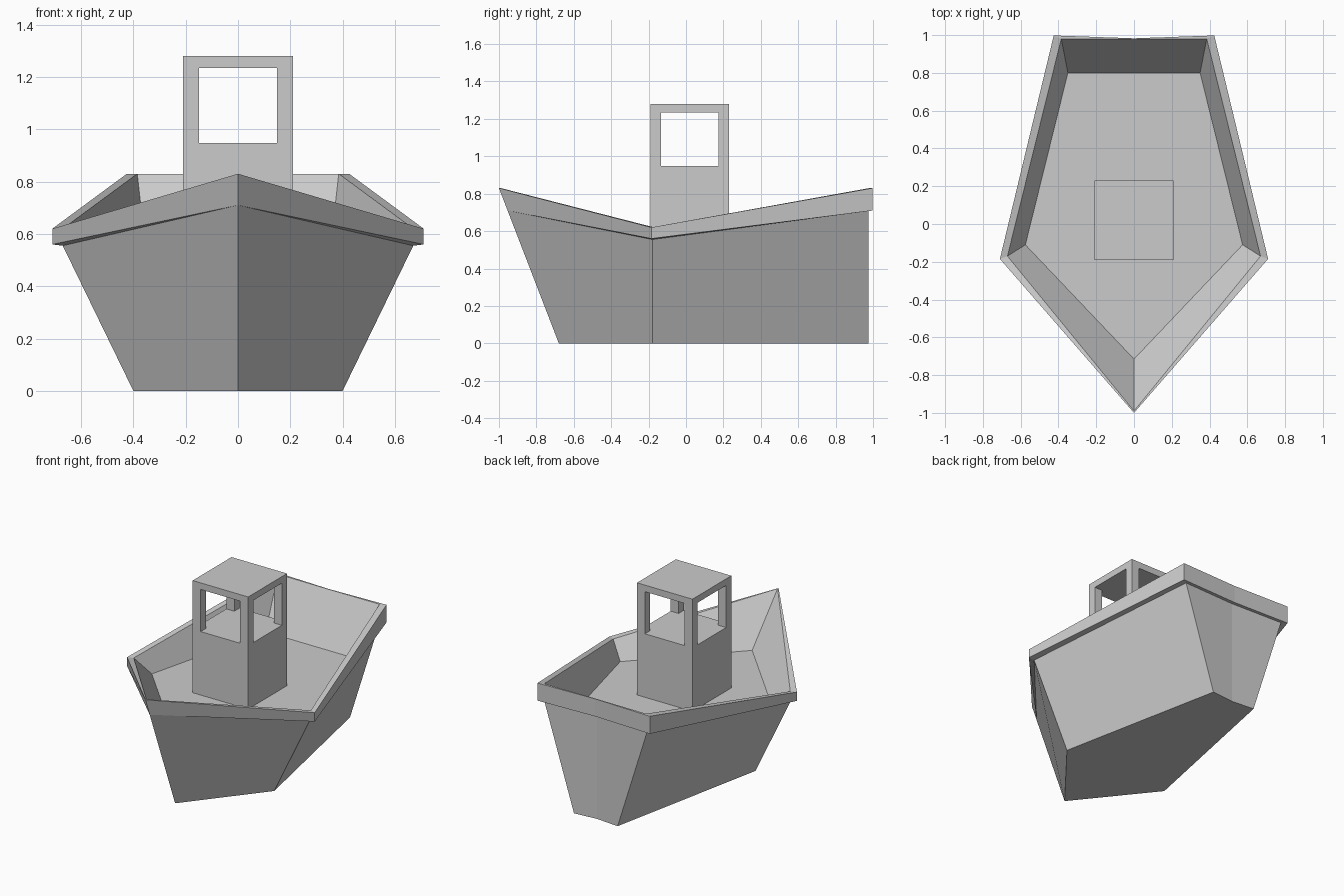
import bpy, bmesh
from mathutils import Vector

if "Cube" in bpy.data.objects:
    bpy.data.objects.remove(bpy.data.objects["Cube"])


def finish(name, bm):
    bmesh.ops.remove_doubles(bm, verts=bm.verts, dist=0.0005)
    bmesh.ops.recalc_face_normals(bm, faces=bm.faces)
    mesh = bpy.data.meshes.new(name)
    bm.to_mesh(mesh)
    bm.free()
    obj = bpy.data.objects.new(name, mesh)
    bpy.context.collection.objects.link(obj)
    return obj


def boxes(name, spans):
    """One object from boxes given as (low corner, high corner)."""
    bm = bmesh.new()
    for lo, hi in spans:
        lo, hi = Vector(lo), Vector(hi)
        verts = bmesh.ops.create_cube(bm, size=1)["verts"]
        bmesh.ops.scale(bm, vec=hi - lo, verts=verts)
        bmesh.ops.translate(bm, vec=(lo + hi) / 2, verts=verts)
    mesh = bpy.data.meshes.new(name)
    bm.to_mesh(mesh)
    bm.free()
    obj = bpy.data.objects.new(name, mesh)
    bpy.context.collection.objects.link(obj)


# Hull: half rings (bow, midship, stern corner, stern centre), keel to deck
rings = [
    [(0, -.68, 0), (.40, -.18, 0), (.165, .975, 0), (0, .96, 0)],              # bottom
    [(0, -.954, .71), (.67, -.18, .555), (.39, .975, .71), (0, .96, .71)],     # hull top
    [(0, -.954, .71), (.71, -.185, .56), (.425, .998, .71), (0, .983, .71)],   # rim lower edge
    [(0, -1, .83), (.71, -.185, .62), (.425, .998, .83), (0, .983, .83)],      # rim upper edge
    [(0, -.99, .83), (.67, -.17, .62), (.385, .98, .83), (0, .978, .83)],      # rim inner edge
    [(0, -.715, .513), (.575, -.11, .513), (.35, .80, .513), (0, .80, .513)],  # deck
]
bm = bmesh.new()
loops = []
for half in rings:
    full = half + [(-x, y, z) for x, y, z in half[2:0:-1]]
    loops.append([bm.verts.new(p) for p in full])
for a, b in zip(loops, loops[1:]):
    n = len(a)
    for i in range(n):
        j = (i + 1) % n
        bm.faces.new((a[i], a[j], b[j], b[i]))
bm.faces.new(loops[0][::-1])
bm.faces.new(loops[-1])
finish("hull", bm)

# Cabin: solid base, four corner posts, flat roof
X, Y0, Y1 = .21, -.19, .23
SILL, HEAD, TOP = .947, 1.235, 1.28
boxes("cabin_base", [((-X, Y0, .513), (X, Y1, SILL))])
boxes("cabin_posts", [((x, y, SILL), (x + .06, y + .056, HEAD))
                      for x in (-X, X - .06) for y in (Y0, Y1 - .056)])
boxes("cabin_roof", [((-X, Y0, HEAD), (X, Y1, TOP))])
